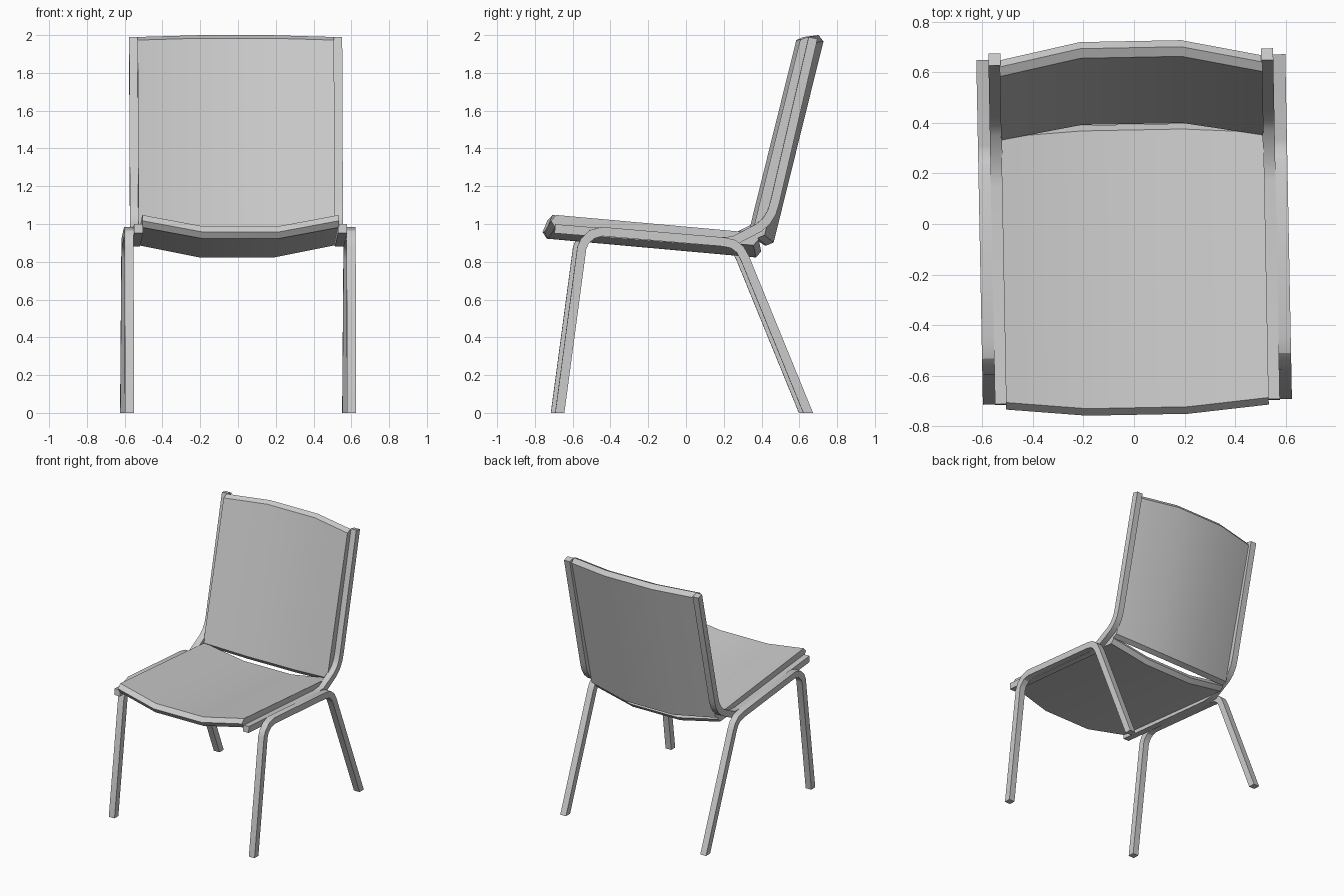
import bpy, bmesh, math
from mathutils import Vector, Matrix

if "Cube" in bpy.data.objects:
    bpy.data.objects.remove(bpy.data.objects["Cube"])

TURN = Matrix.Rotation(math.radians(1.1), 4, 'Z')   # whole chair is turned very slightly


def finish(name, bm, smooth=0):
    bmesh.ops.recalc_face_normals(bm, faces=bm.faces)
    bm.transform(TURN)
    me = bpy.data.meshes.new(name)
    bm.to_mesh(me)
    bm.free()
    ob = bpy.data.objects.new(name, me)
    bpy.context.collection.objects.link(ob)
    if smooth:
        bpy.context.view_layer.objects.active = ob
        ob.select_set(True)
        bpy.ops.object.shade_smooth_by_angle(angle=math.radians(smooth))
        ob.select_set(False)
    return ob


def loft(bm, rings):
    vs = [[bm.verts.new(p) for p in r] for r in rings]
    n = len(vs[0])
    for a, b in zip(vs, vs[1:]):
        for i in range(n):
            j = (i + 1) % n
            bm.faces.new((a[i], a[j], b[j], b[i]))
    bm.faces.new(vs[0])
    bm.faces.new(vs[-1])


def square_bar(name, path, x, size=0.048):
    """Sweep a square section along a (y, z) path with mitred corners; feet are cut level."""
    pts = [Vector(p) for p in path]
    h = size / 2
    rings = []
    for i, p in enumerate(pts):
        dirs = []
        if i > 0:
            dirs.append((p - pts[i - 1]).normalized())
        if i < len(pts) - 1:
            dirs.append((pts[i + 1] - p).normalized())
        n = [Vector((-d.y, d.x)) for d in dirs]
        if len(n) == 2:
            m = (n[0] + n[1]).normalized()
            off = m / m.dot(n[0])
        elif p.y == 0:
            off = Vector((1 / n[0].x, 0))
        else:
            off = n[0]
        a, b = p + off * h, p - off * h
        rings.append([(x - h, a.x, a.y), (x + h, a.x, a.y), (x + h, b.x, b.y), (x - h, b.x, b.y)])
    bm = bmesh.new()
    loft(bm, rings)
    return finish(name, bm, 25)


def panel(name, start, end, normal_sign, sag=0.062, bulge=0.025, thick=0.066, edge=0.025):
    """Dished panel: start/end are the (y, z) side mid-points, sagging away from its normal."""
    s, e = Vector(start), Vector(end)
    length = (e - s).length
    v = (e - s).normalized()
    w = Vector((-v.y, v.x)) * normal_sign
    t = thick / 2
    rings = []
    for x, k in ((-0.52, 0), (-0.2, 1), (0.2, 1), (0.52, 0)):
        lo, hi = -bulge * k, length + bulge * k
        section = [(lo, 0), (lo + edge, t), (hi - edge, t), (hi, 0), (hi - edge, -t), (lo + edge, -t)]
        ring = []
        for a, b in section:
            p = s + v * a + w * (b - sag * k)
            ring.append((x, p.x, p.y))
        rings.append(ring)
    bm = bmesh.new()
    loft(bm, rings)
    return finish(name, bm, 50)


# Seat and backrest
panel("seat", (-0.725, 1.017), (0.375, 0.918), 1)
panel("backrest", (0.368, 0.925), (0.632, 1.99), 1)

# Side frames: outer leg hoop and inner seat-to-back rail
LEGS = [(-0.68, 0), (-0.563, 0.875), (-0.547, 0.91), (-0.51, 0.945), (-0.455, 0.96),
        (0.19, 0.905), (0.24, 0.893), (0.275, 0.865), (0.3, 0.82), (0.635, 0)]
RAIL = [(-0.705, 0.975), (0.16, 0.905), (0.24, 0.91), (0.375, 0.98), (0.415, 1.015),
        (0.443, 1.06), (0.46, 1.115), (0.662, 1.985)]
for side, sx in (("left", -1), ("right", 1)):
    square_bar(side + "_legs", LEGS, sx * 0.588)
    square_bar(side + "_rail", RAIL, sx * 0.54)
